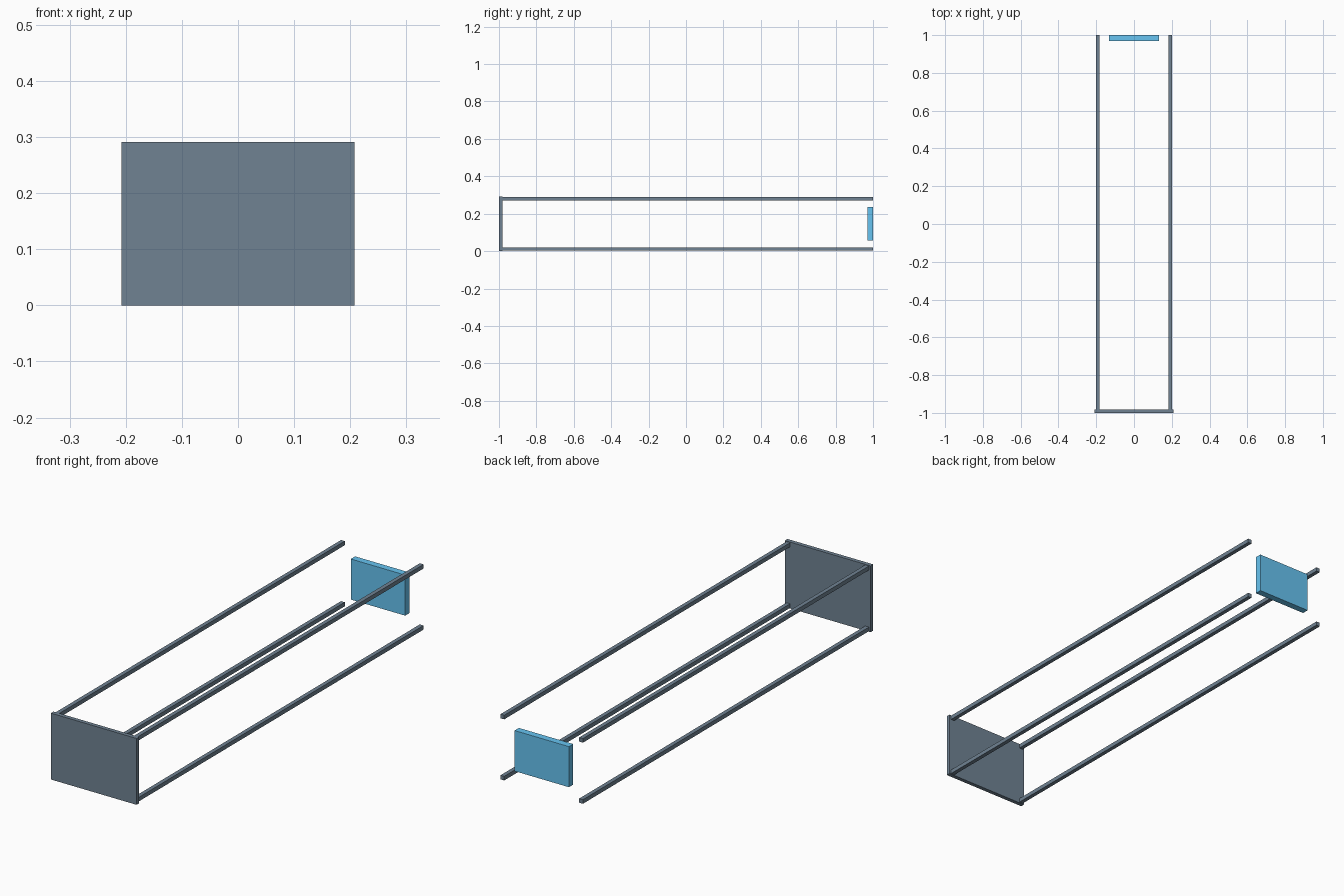
import bpy

if "Cube" in bpy.data.objects:
    bpy.data.objects.remove(bpy.data.objects["Cube"])


def material(name, color):
    mat = bpy.data.materials.new(name)
    mat.diffuse_color = (*color, 1)
    mat.use_nodes = True
    mat.node_tree.nodes["Principled BSDF"].inputs["Base Color"].default_value = mat.diffuse_color
    return mat


def box(name, lo, hi, mat):
    """Axis-aligned box between two corners."""
    bpy.ops.mesh.primitive_cube_add(size=1, location=[(a + b) / 2 for a, b in zip(lo, hi)])
    ob = bpy.context.object
    ob.name = name
    ob.scale = [b - a for a, b in zip(lo, hi)]
    bpy.ops.object.transform_apply(location=False, rotation=False, scale=True)
    ob.data.materials.append(mat)
    return ob


slate = material("slate", (0.16, 0.225, 0.29))
blue = material("blue", (0.135, 0.55, 0.88))

W, H = 0.208, 0.291   # half width and height of the front plate
R = 0.009             # half thickness of a rail

# Front end plate
box("front_plate", (-W, -1, 0), (W, -0.982, H), slate)

# Four long corner rails running back from the plate
for side, x in (("left", -0.191), ("right", 0.191)):
    for level, z in (("lower", 0.0115), ("upper", H - 0.0115)):
        box(f"{side}_{level}_rail", (x - R, -0.982, z - R), (x + R, 1, z + R), slate)

# Blue panel floating between the rail ends
box("rear_panel", (-0.132, 0.97, 0.057), (0.132, 1, 0.235), blue)
